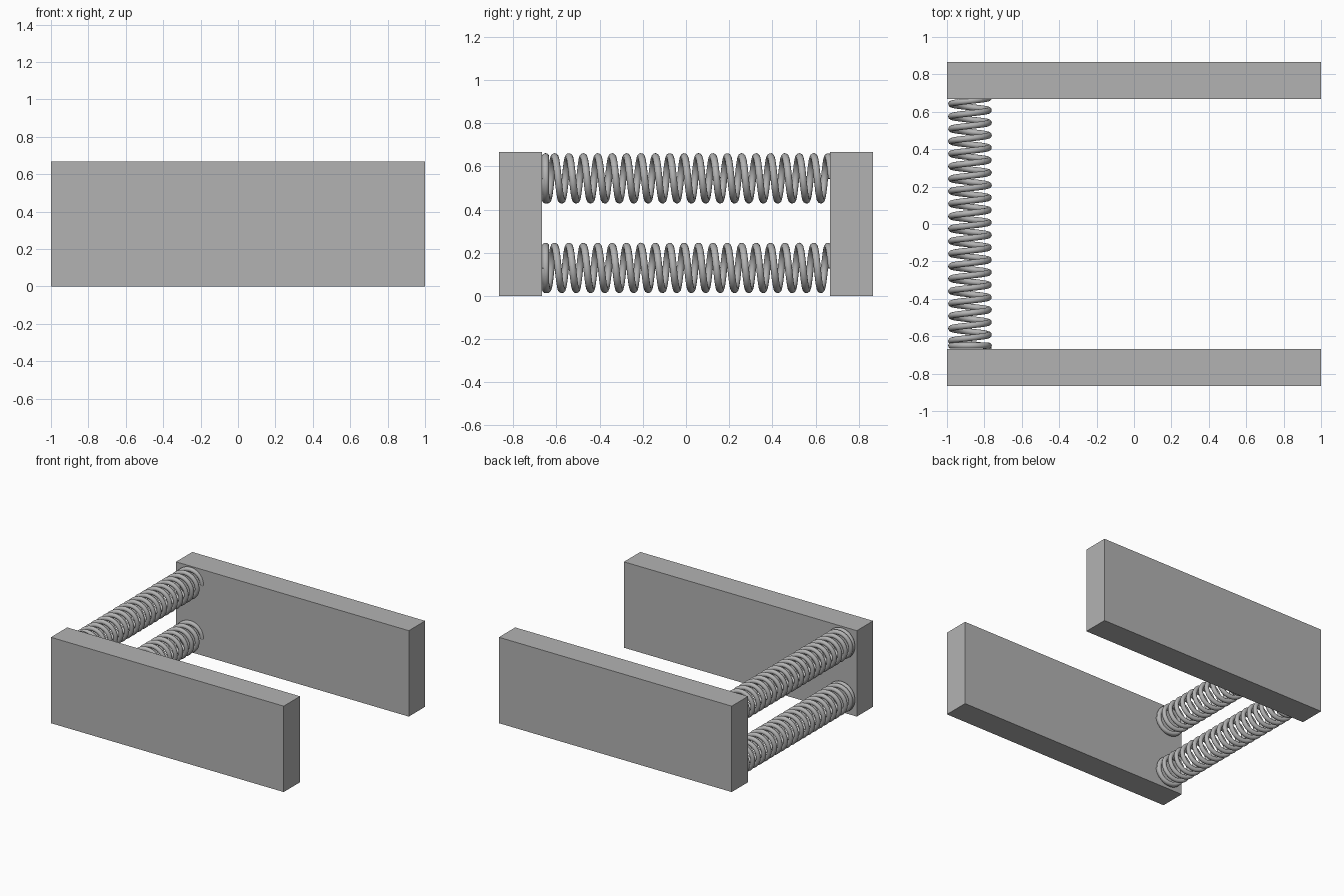
import bpy
from math import cos, sin, pi, radians

cube = bpy.data.objects.get("Cube")
if cube:
    bpy.data.objects.remove(cube, do_unlink=True)

# Single grey for the whole model
grey = bpy.data.materials.new("plain_grey")
grey.use_nodes = True
colour = (0.45, 0.45, 0.45, 1)
grey.diffuse_color = colour
grey.node_tree.nodes["Principled BSDF"].inputs["Base Color"].default_value = colour

PLATE_Y = 0.767      # plate centre distance from the middle
HEIGHT = 0.667
SPRING_X = -0.877
COIL_R, WIRE_R = 0.1, 0.0167
TURNS, STEPS = 20, 36
PITCH = 0.0667
START_Y = -0.659


def plate(name, y):
    bpy.ops.mesh.primitive_cube_add(size=1, location=(0, y, HEIGHT / 2))
    ob = bpy.context.object
    ob.name = name
    ob.scale = (2, 0.2, HEIGHT)
    bpy.ops.object.transform_apply(location=False, rotation=False)
    ob.data.materials.append(grey)


def coil(name, z):
    # Helical wire running from plate to plate
    curve = bpy.data.curves.new(name, "CURVE")
    curve.dimensions = "3D"
    curve.bevel_depth = WIRE_R
    curve.bevel_resolution = 4
    curve.use_fill_caps = True
    path = curve.splines.new("POLY")
    path.points.add(TURNS * STEPS)
    for i, p in enumerate(path.points):
        t = i / STEPS
        a = 2 * pi * (t + 0.25)
        p.co = (COIL_R * sin(a), START_Y + PITCH * t, COIL_R * cos(a), 1)
    ob = bpy.data.objects.new(name, curve)
    ob.location = (SPRING_X, 0, z)
    bpy.context.collection.objects.link(ob)
    bpy.ops.object.select_all(action="DESELECT")
    ob.select_set(True)
    bpy.context.view_layer.objects.active = ob
    bpy.ops.object.convert(target="MESH")
    finish(bpy.context.object)


def end_ring(name, z):
    # Closed flat turn resting on the front plate
    bpy.ops.mesh.primitive_torus_add(
        location=(SPRING_X, -0.667 + WIRE_R, z), rotation=(pi / 2, 0, 0),
        major_radius=COIL_R, minor_radius=WIRE_R,
        major_segments=48, minor_segments=14)
    ob = bpy.context.object
    ob.name = name
    finish(ob)


def finish(ob):
    ob.data.materials.clear()
    ob.data.materials.append(grey)
    bpy.ops.object.shade_smooth_by_angle(angle=radians(40))


plate("front_plate", -PLATE_Y)
plate("back_plate", PLATE_Y)
for label, z in (("lower", 0.13), ("upper", 0.545)):
    coil(label + "_spring", z)
    end_ring(label + "_spring_end_ring", z)
